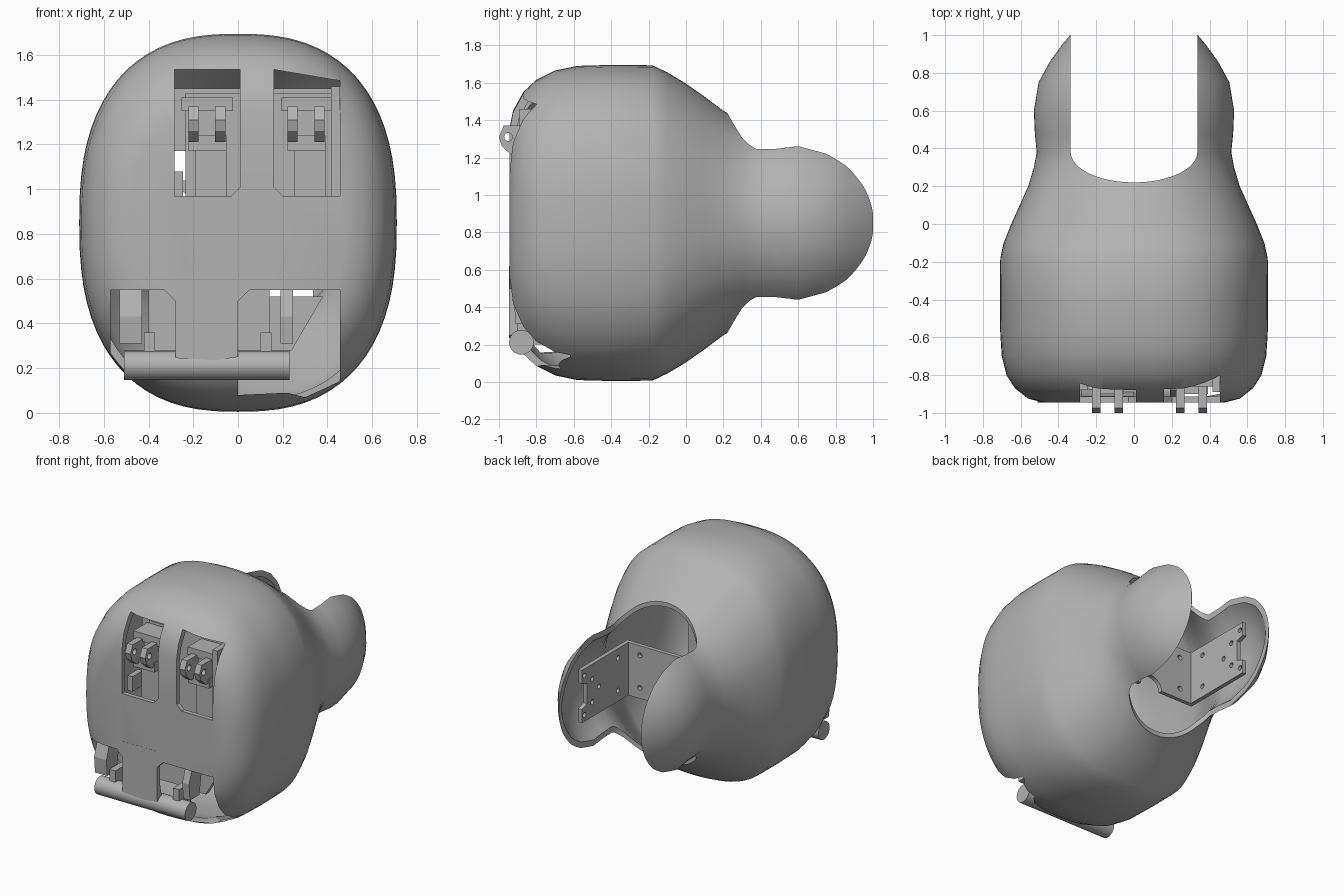
import bpy, bmesh, math

cube = bpy.data.objects.get("Cube")
if cube:
    bpy.data.objects.remove(cube, do_unlink=True)

grey = bpy.data.materials.new("mid grey")
grey.use_nodes = True
tone = (0.45, 0.45, 0.45, 1)
grey.diffuse_color = tone
grey.node_tree.nodes["Principled BSDF"].inputs["Base Color"].default_value = tone
MID = 0.85


def finish(name, bm):
    bmesh.ops.recalc_face_normals(bm, faces=bm.faces)
    mesh = bpy.data.meshes.new(name)
    bm.to_mesh(mesh)
    bm.free()
    mesh.materials.append(grey)
    ob = bpy.data.objects.new(name, mesh)
    bpy.context.collection.objects.link(ob)
    return ob


def bridge(name, rings):
    """Closed solid skinned over a row of equal rings."""
    bm = bmesh.new()
    loops = [[bm.verts.new(p) for p in ring] for ring in rings]
    n = len(loops[0])
    for a, b in zip(loops, loops[1:]):
        for i in range(n):
            bm.faces.new((a[i], a[(i + 1) % n], b[(i + 1) % n], b[i]))
    bm.faces.new(loops[0])
    bm.faces.new(loops[-1])
    return finish(name, bm)


def prism(name, pts, axis, lo, hi):
    """Extrude a flat outline along x, y or z."""
    place = {"x": lambda p, d: (d, p[0], p[1]),
             "y": lambda p, d: (p[0], d, p[1]),
             "z": lambda p, d: (p[0], p[1], d)}[axis]
    return bridge(name, [[place(p, d) for p in pts] for d in (lo, hi)])


def box(name, x0, x1, y0, y1, z0, z1):
    return prism(name, [(x0, z0), (x1, z0), (x1, z1), (x0, z1)], "y", y0, y1)


def disc(u, v, r, n=24):
    return [(u + r * math.cos(math.tau * i / n), v + r * math.sin(math.tau * i / n))
            for i in range(n)]


def cut(ob, *cutters):
    bpy.context.view_layer.objects.active = ob
    for c in cutters:
        c.hide_render = True
        mod = ob.modifiers.new("cut", "BOOLEAN")
        mod.operation = "DIFFERENCE"
        mod.solver = "EXACT"
        mod.object = c
        bpy.ops.object.modifier_apply(modifier=mod.name)
        bpy.data.objects.remove(c, do_unlink=True)


def smooth(ob, degrees=35):
    bpy.ops.object.select_all(action="DESELECT")
    ob.select_set(True)
    bpy.context.view_layer.objects.active = ob
    bpy.ops.object.shade_smooth_by_angle(angle=math.radians(degrees))


# Shell sections: depth, half width, half height, roundness exponent
SECTIONS = [
    (-.945, .48, .50, 2.6), (-.925, .56, .60, 2.6), (-.87, .63, .70, 2.5),
    (-.80, .675, .765, 2.5), (-.70, .70, .815, 2.5), (-.58, .708, .84, 2.5),
    (-.40, .71, .845, 2.5), (-.18, .708, .843, 2.5), (-.10, .69, .805, 2.4),
    (0, .65, .745, 2.3), (.10, .605, .675, 2.2), (.20, .56, .60, 2.1),
    (.30, .53, .545, 2), (.38, .515, .52, 2), (.48, .525, .515, 2),
    (.60, .53, .53, 2), (.75, .505, .495, 2), (.86, .445, .46, 2),
    (.95, .38, .41, 2), (1, .338, .38, 2)]


def section(y, a, b, e, n=72):
    ring = []
    for i in range(n):
        c, s = math.cos(math.tau * i / n), math.sin(math.tau * i / n)
        ring.append((math.copysign(abs(c) ** (2 / e), c) * a, y,
                     MID + math.copysign(abs(s) ** (2 / e), s) * b))
    return ring


def inner(y, a, b, e, wall=.033):
    shift = wall * min(1, max(0, (-.6 - y) / .3)) + (.02 if y > .97 else 0)
    return section(y + shift, a - wall, b - wall, e)


shell = bridge("outer_shell", [section(*s) for s in SECTIONS])
cavity = bridge("cavity_cutter", [inner(*s) for s in SECTIONS])

# Wrist slot, leaving two domed ears
R = .335
arc = [(-R * math.cos(math.pi * i / 24), .38 - .16 * math.sin(math.pi * i / 24))
       for i in range(25)]
slot = prism("slot_cutter", arc + [(R, 1.3), (-R, 1.3)], "z", -.5, 2.2)

# Finger and thumb windows in the front
windows = [
    [(-.285, .97), (-.03, .97), (.01, 1.01), (.01, 1.535), (-.285, 1.535)],
    [(.16, 1.01), (.20, .97), (.455, .97), (.455, 1.485), (.16, 1.535)],
    [(-.57, .17), (-.28, .15), (-.28, .50), (-.33, .55), (-.57, .55)],
    [(0, .08), (.22, .09), (.30, .07), (.455, .14), (.455, .55), (.05, .55), (0, .50)]]
cut(shell, cavity, slot,
    *[prism("window_cutter", w, "y", -1.3, -.62) for w in windows])
smooth(shell)

# Flat strip between the lower windows, and the rod it holds
prism("front_strip", [(-.28, .245), (-.10, .235), (0, .25), (0, .62), (-.28, .62)],
      "y", -.946, -.91)
rod = prism("cross_rod", disc(-.88, .212, .066, 32), "x", -.51, .23)
smooth(rod)
for x in (-.42, .10):
    box("rod_holder", x, x + .05, -.90, -.76, .20, .36)

# Finger hinges: paired lugs with a pin hole, bar and backing post
LUG = [(-1, 1.31), (-.975, 1.37), (-.84, 1.37), (-.84, 1.21), (-.93, 1.21), (-.985, 1.26)]
for side, x0 in (("right", -.222), ("left", .222)):
    for x in (x0, x0 + .12):
        lug = prism(side + "_finger_lug", LUG, "x", x, x + .045)
        cut(lug, prism("pin_cutter", disc(-.95, 1.31, .022, 16), "x", x - .1, x + .15))
    box(side + "_hinge_bar", x0, x0 + .17, -.90, -.82, 1.17, 1.24)
    box(side + "_hinge_top", x0 - .03, x0 + .20, -.86, -.70, 1.35, 1.41)
    box(side + "_hinge_post", x0 + .03, x0 + .17, -.85, -.70, .85, 1.18)
box("right_window_jamb", -.285, -.245, -.88, -.76, .97, 1.08)
box("left_window_jamb", .415, .455, -.89, -.74, .97, 1.46)

# Lower thumb lugs
for x0, x1 in ((-.53, -.43), (.19, .245)):
    prism("thumb_lug", [(-.91, .31), (-.80, .31), (-.76, .55), (-.88, .55), (-.92, .43)],
          "x", x0, x1)

# Inner frame behind the windows
box("inner_panel", -.235, .44, -.70, -.66, .58, 1.43)
box("inner_panel_top", -.30, .44, -.69, -.65, 1.17, 1.45)
box("inner_panel_low", -.40, .14, -.70, -.66, .28, .60)
prism("inner_web", [(.14, .28), (.24, .28), (.38, .52), (.14, .52)], "y", -.72, -.68)

# Wrist bracket: cross plate and two notched side plates
Z0, Z1 = .65, 1.04
cross = box("bracket_cross_plate", -.375, .375, .15, .18, Z0, Z1)
cut(cross, prism("notch_cutter", disc(0, Z0, .09), "y", 0, .4),
    *[prism("hole_cutter", disc(x, z, .018, 16), "y", 0, .4)
      for x in (-.25, .25) for z in (.73, .97)])
for side, s in (("right", -1), ("left", 1)):
    outline = [(.15, Z0), (.72, Z0), (.72, .75), (.66, .77), (.66, .92),
               (.72, .94), (.72, Z1), (.15, Z1)]
    lo, hi = sorted((s * .345, s * .375))
    plate = prism(side + "_bracket_plate", outline, "x", lo, hi)
    cut(plate, *[prism("hole_cutter", disc(y, z, .018, 16), "x", lo - .1, hi + .1)
                 for y, z in ((.69, .70), (.69, .99), (.60, .76), (.60, .93),
                              (.52, .845), (.30, .73), (.30, .97))])
